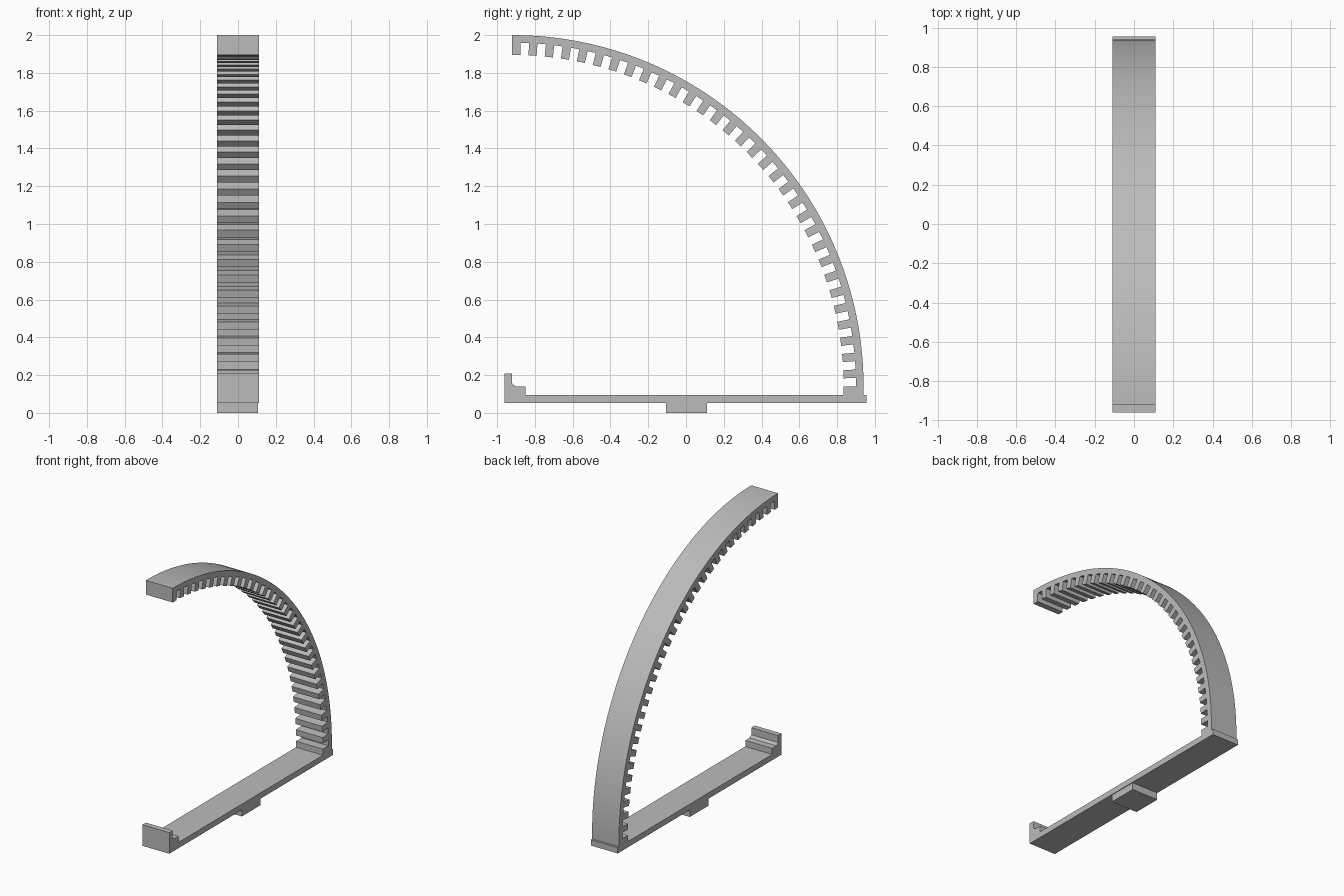
import bpy, bmesh, math

if "Cube" in bpy.data.objects:
    bpy.data.objects.remove(bpy.data.objects["Cube"], do_unlink=True)

grey = bpy.data.materials.new("light_grey")
grey.use_nodes = True
colour = (0.5, 0.5, 0.5, 1)
grey.diffuse_color = colour
grey.node_tree.nodes["Principled BSDF"].inputs["Base Color"].default_value = colour

HALF = 0.11                       # half the width of the strip
CY, CZ = -0.92, 0.14              # centre of the arc
OUTER, ROOT, TIP = 1.86, 1.82, 1.755
TEETH, STEPS = 32, 96


def extrude_profile(name, points, x0=-HALF, x1=HALF):
    """Extrude a closed (y, z) outline along x."""
    bm = bmesh.new()
    face = bm.faces.new([bm.verts.new((x0, y, z)) for y, z in points])
    result = bmesh.ops.extrude_face_region(bm, geom=[face])
    new_verts = [g for g in result["geom"] if isinstance(g, bmesh.types.BMVert)]
    bmesh.ops.translate(bm, vec=(x1 - x0, 0, 0), verts=new_verts)
    bmesh.ops.recalc_face_normals(bm, faces=bm.faces)
    mesh = bpy.data.meshes.new(name)
    bm.to_mesh(mesh)
    bm.free()
    mesh.materials.append(grey)
    obj = bpy.data.objects.new(name, mesh)
    bpy.context.collection.objects.link(obj)
    return obj


def polar(radius, angle):
    return CY + radius * math.cos(angle), CZ + radius * math.sin(angle)


# Toothed quarter arc: inner edge alternates gap and tooth, outer edge is smooth
pitch = math.pi / 2 / TEETH
outline = [(CY + OUTER, 0.095), (CY + TIP, 0.095), (CY + TIP, CZ)]
for i in range(TEETH):
    a = i * pitch
    outline += [polar(ROOT, a), polar(ROOT, a + pitch / 2),
                polar(TIP, a + pitch / 2), polar(TIP, a + pitch)]
outline += [polar(OUTER, math.pi / 2 * (1 - i / STEPS)) for i in range(STEPS + 1)]
arc = extrude_profile("toothed_arc", outline)

# Base bar with the stepped stop at its front end
extrude_profile("base_bar", [
    (-0.96, 0.052), (0.955, 0.052), (0.955, 0.095), (-0.85, 0.095), (-0.85, 0.14),
    (-0.9, 0.14), (-0.92, 0.155), (-0.92, 0.208), (-0.96, 0.208)])

# Foot pad under the middle
extrude_profile("foot_pad", [(-0.105, 0), (0.112, 0), (0.112, 0.052), (-0.105, 0.052)],
                x1=0.105)

# Smooth the outer curve, keep the teeth crisp
bpy.ops.object.select_all(action="DESELECT")
arc.select_set(True)
bpy.context.view_layer.objects.active = arc
bpy.ops.object.shade_smooth_by_angle(angle=math.radians(20))
